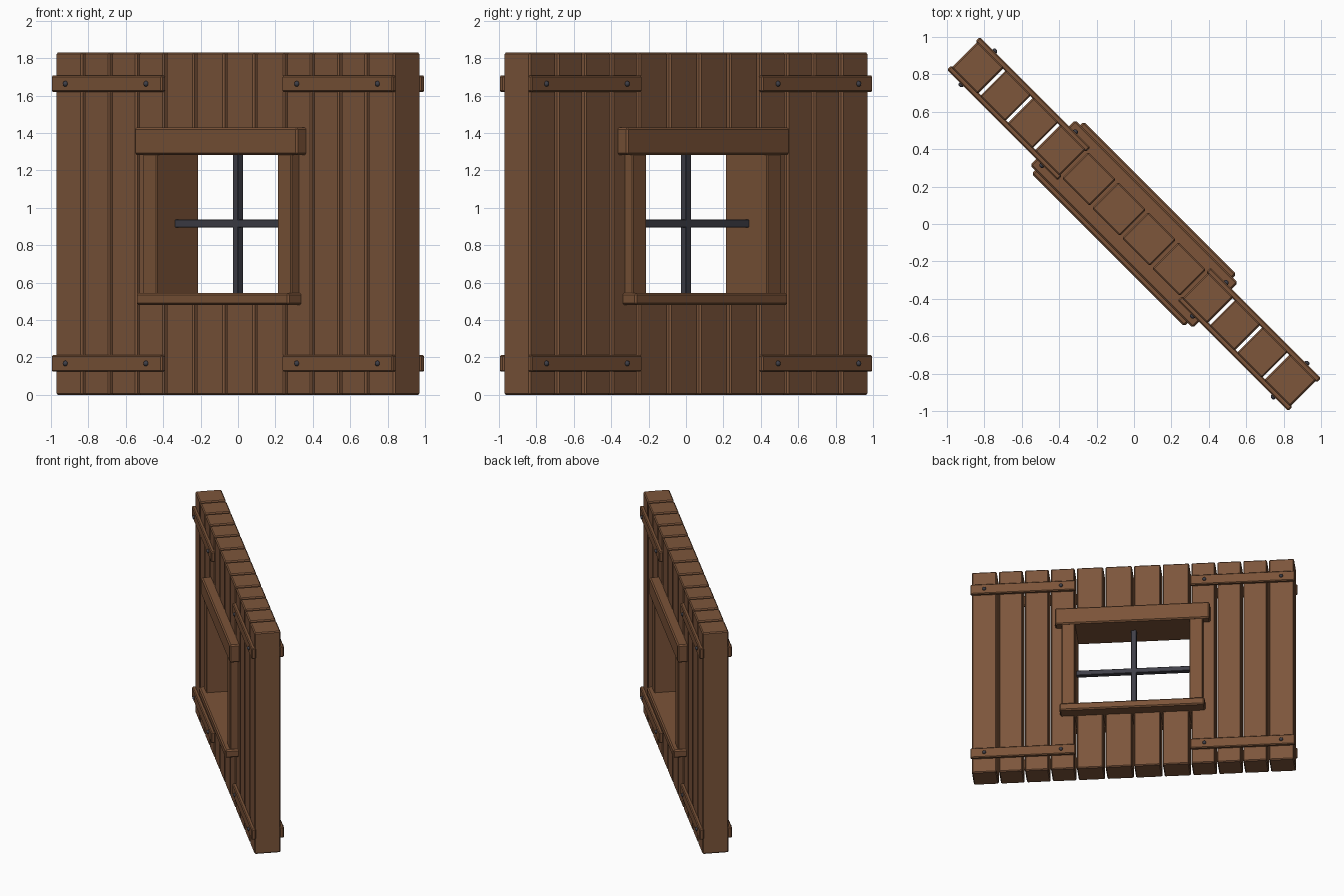
import bpy
import math
from mathutils import Matrix

cube = bpy.data.objects.get("Cube")
if cube:
    bpy.data.objects.remove(cube, do_unlink=True)


def make_material(name, colour):
    mat = bpy.data.materials.new(name)
    mat.use_nodes = True
    mat.diffuse_color = colour
    bsdf = mat.node_tree.nodes["Principled BSDF"]
    bsdf.inputs["Base Color"].default_value = colour
    bsdf.inputs["Roughness"].default_value = 0.8
    return mat


PLANK_WOOD = make_material("plank wood", (0.205, 0.092, 0.044, 1))
TRIM_WOOD = make_material("trim wood", (0.2, 0.088, 0.04, 1))
IRON = make_material("dark iron", (0.05, 0.05, 0.064, 1))

# The wall runs diagonally: its own length axis is turned by -45 degrees
TURN = Matrix.Rotation(math.radians(-45), 4, "Z")


def box(name, u, v, z, mat, bevel=0.01):
    """Bevelled box from (min, max) ranges along the wall, through it and up."""
    size = [r[1] - r[0] for r in (u, v, z)]
    centre = [(r[0] + r[1]) / 2 for r in (u, v, z)]
    bpy.ops.mesh.primitive_cube_add(size=1)
    ob = bpy.context.object
    ob.name = name
    ob.data.transform(Matrix.Diagonal((*size, 1)))
    ob.matrix_world = TURN @ Matrix.Translation(centre)
    ob.data.materials.append(mat)
    mod = ob.modifiers.new("soft edges", "BEVEL")
    mod.width = bevel
    mod.segments = 1
    return ob


def span(half):
    return (-half, half)


def mirrored(sign, a, b):
    return tuple(sorted((sign * a, sign * b)))


HEIGHT = 1.83
HALF_LENGTH = 1.28
OPENING = 0.455
HALF_PLANK = 0.099
GAP = 0.009
SILL = (0.48, 0.545)
LINTEL = (1.283, 1.43)

# Full-height planks on each side of the window
side_pitch = (HALF_LENGTH - OPENING) / 4
for side, sign in (("left", 1), ("right", -1)):
    for i in range(4):
        start = OPENING + i * side_pitch
        inner = start + GAP
        outer = start + side_pitch - (GAP if i < 3 else 0)
        box(f"{side}_plank_{i + 1}", mirrored(sign, inner, outer),
            span(HALF_PLANK), (0, HEIGHT), PLANK_WOOD, 0.008)

# Short planks below and above the window
mid_pitch = OPENING / 2
for i in range(4):
    start = -OPENING + i * mid_pitch
    u = (start + GAP, start + mid_pitch - GAP)
    box(f"lower_plank_{i + 1}", u, span(HALF_PLANK), (0, SILL[0] + 0.02), PLANK_WOOD, 0.008)
    box(f"upper_plank_{i + 1}", u, span(HALF_PLANK), (LINTEL[1] - 0.02, HEIGHT),
        PLANK_WOOD, 0.008)

# Window surround
box("window_lintel", span(0.615), span(0.171), LINTEL, TRIM_WOOD)
box("window_sill", span(0.577), span(0.198), SILL, TRIM_WOOD)
for side, sign in (("left", 1), ("right", -1)):
    box(f"{side}_window_jamb", mirrored(sign, OPENING, 0.562), span(0.16),
        (SILL[1] - 0.01, LINTEL[0] + 0.01), TRIM_WOOD, 0.006)

# Crossed window bars
BAR = 0.021
box("vertical_bar", span(BAR), span(BAR), (SILL[1] - 0.01, LINTEL[0] + 0.01), IRON, 0.003)
box("horizontal_bar", span(OPENING + 0.01), span(BAR), (0.916 - BAR, 0.916 + BAR),
    IRON, 0.003)

# Battens and their bolts on both faces
for face, face_sign in (("front", -1), ("back", 1)):
    for side, sign in (("left", 1), ("right", -1)):
        for level, z in (("lower", 0.168), ("upper", 1.663)):
            name = f"{face}_{side}_{level}"
            box(f"{name}_batten", mirrored(sign, OPENING, 1.29),
                mirrored(face_sign, HALF_PLANK - 0.008, 0.124),
                (z - 0.044, z + 0.044), TRIM_WOOD, 0.007)
            for label, u in (("inner", 0.57), ("outer", 1.18)):
                bpy.ops.mesh.primitive_uv_sphere_add(segments=12, ring_count=8, radius=0.015)
                bolt = bpy.context.object
                bolt.name = f"{name}_{label}_bolt"
                bolt.matrix_world = TURN @ Matrix.Translation((sign * u, face_sign * 0.125, z))
                bolt.data.materials.append(IRON)
                bpy.ops.object.shade_smooth_by_angle()
